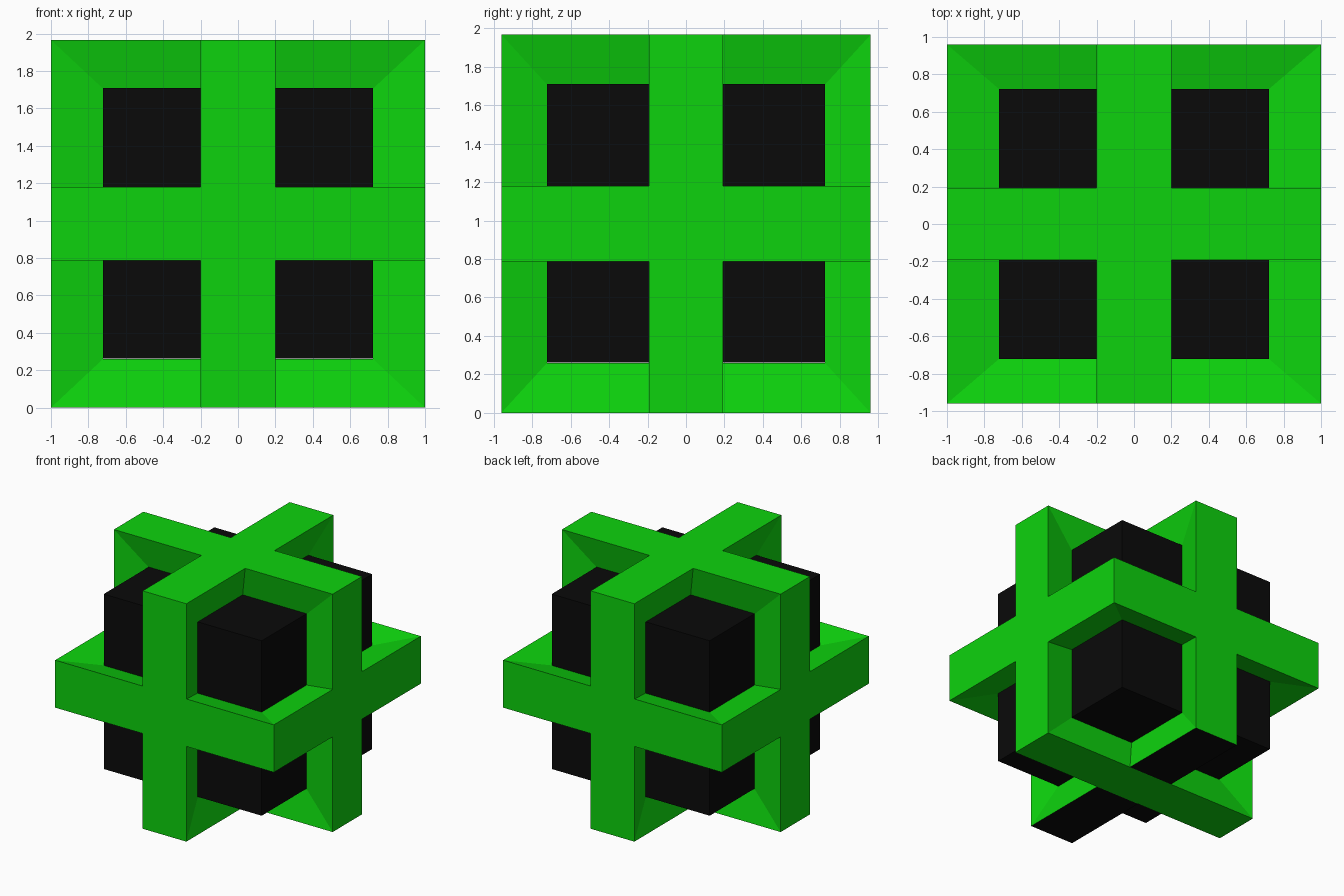
import bpy, bmesh
from mathutils import Vector

if "Cube" in bpy.data.objects:
    bpy.data.objects.remove(bpy.data.objects["Cube"])

E = (1.0, 0.96, 0.983)      # outer half sizes
H = (0.2, 0.192, 0.196)     # half thickness of the slabs at the rim
C = (0.722, 0.722, 0.723)   # half size of the core cube
T = (0.137, 0.135, 0.136)   # half thickness of the slabs at the core
MID = E[2]


def material(name, rgb):
    m = bpy.data.materials.new(name)
    m.diffuse_color = (*rgb, 1)
    m.use_nodes = True
    m.node_tree.nodes["Principled BSDF"].inputs["Base Color"].default_value = m.diffuse_color
    return m


green = material("green", (0.004, 0.65, 0.004))
black = material("black", (0.003, 0.003, 0.003))

bm = bmesh.new()


def quad(points, axis, sz, mat=0):
    """Add a quad facing outward along the given axis."""
    pts = [Vector((p[0], p[1], p[2] * sz)) for p in points]
    n = (pts[1] - pts[0]).cross(pts[2] - pts[0])
    if n[axis] * (sz if axis == 2 else 1) < 0:
        pts.reverse()
    bm.faces.new([bm.verts.new(p) for p in pts]).material_index = mat


def at(i, vi, j, vj, k, vk):
    p = [0, 0, 0]
    p[i], p[j], p[k] = vi, vj, vk
    return p


for sz in (1, -1):
    for k in range(3):
        for i, j in (((k + 1) % 3, (k + 2) % 3), ((k + 2) % 3, (k + 1) % 3)):
            # sloped pocket wall of slab k, along its outer edge on axis i
            quad([at(i, E[i], j, H[j], k, H[k]), at(i, E[i], j, E[j], k, H[k]),
                  at(i, C[i], j, C[j], k, T[k]), at(i, C[i], j, T[j], k, T[k])], k, sz)
            # flat rim: arm of the cross along axis j, on the side facing k
            dark = 1 if (sz < 0 and k == 2 and j == 1) else 0
            quad([at(i, 0, j, H[j], k, E[k]), at(i, H[i], j, H[j], k, E[k]),
                  at(i, H[i], j, E[j], k, E[k]), at(i, 0, j, E[j], k, E[k])], k, sz, dark)
        # centre of the cross
        i, j = (k + 1) % 3, (k + 2) % 3
        quad([at(i, 0, j, 0, k, E[k]), at(i, H[i], j, 0, k, E[k]),
              at(i, H[i], j, H[j], k, E[k]), at(i, 0, j, H[j], k, E[k])], k, sz)
bmesh.ops.remove_doubles(bm, verts=bm.verts, dist=1e-4)

# three crossing slabs
mesh = bpy.data.meshes.new("crossed_slabs")
bm.to_mesh(mesh)
bm.free()
mesh.materials.append(green)
mesh.materials.append(black)
slabs = bpy.data.objects.new("crossed_slabs", mesh)
slabs.location.z = MID
bpy.context.collection.objects.link(slabs)
mirror = slabs.modifiers.new("mirror", 'MIRROR')
mirror.use_axis = (True, True, False)

# core cube showing between the slabs
bpy.ops.mesh.primitive_cube_add(size=2, location=(0, 0, MID + 0.003))
core = bpy.context.object
core.name = "core_cube"
core.scale = C
core.data.materials.append(black)
